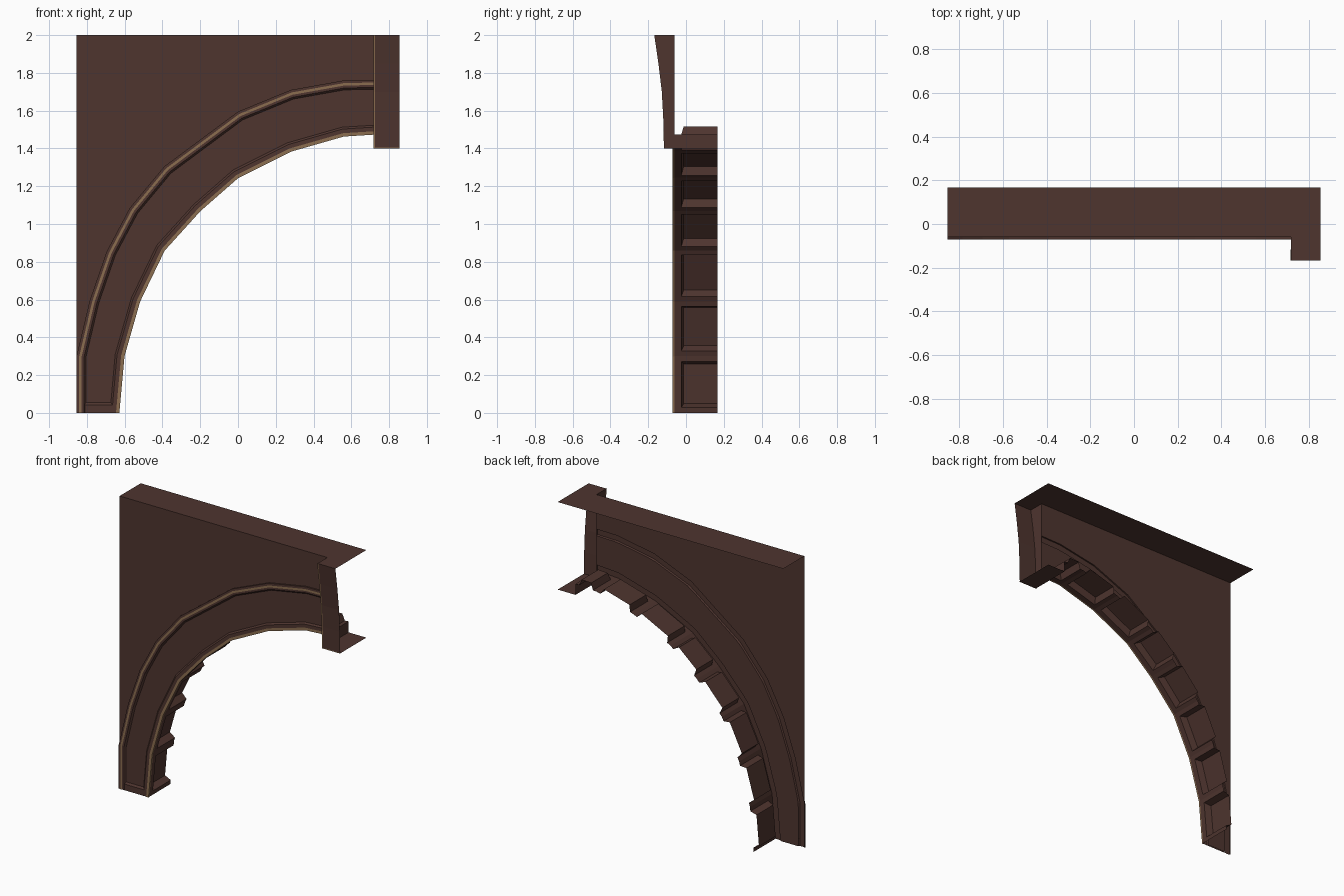
import bpy
from mathutils import Vector as V

if "Cube" in bpy.data.objects:
    bpy.data.objects.remove(bpy.data.objects["Cube"])


def mat(name, c):
    m = bpy.data.materials.new(name)
    m.diffuse_color = (*c, 1)
    m.use_nodes = True
    m.node_tree.nodes["Principled BSDF"].inputs["Base Color"].default_value = m.diffuse_color
    return m


BROWN = mat("dark_brown", (0.077, 0.035, 0.028))
TAN = mat("worn_tan", (0.26, 0.155, 0.08))
XL, XR, XK = -0.855, 0.855, 0.72      # wall left, right end, keystone side
YW, YF, YB = -0.06, -0.07, 0.168      # wall face, moulding face, back edge
FRONT = V((0, -1000, 0))

# half-arch lines (x, z), foot to keystone
INNER = [(-.63, 0), (-.603, .3), (-.52, .59), (-.39, .86), (-.2, 1.07),
         (0, 1.245), (.28, 1.385), (.56, 1.465), (XK, 1.475)]
OUTER = [(XL, 0), (XL, .3), (-.785, .595), (-.695, .855), (-.573, 1.085),
         (-.39, 1.305), (0, 1.595), (.28, 1.71), (.56, 1.76), (XK, 1.763)]


def build(name, faces, material):
    """faces: (points, target) - each face is turned to look at its target"""
    verts, index, polys = [], {}, []
    for pts, target in faces:
        pts = [V(p) for p in pts]
        n = V((0, 0, 0))
        for i, p in enumerate(pts):
            n += p.cross(pts[(i + 1) % len(pts)])
        if n.dot(V(target) - sum(pts, V((0, 0, 0))) / len(pts)) < 0:
            pts.reverse()
        poly = []
        for p in pts:
            k = tuple(round(c, 5) for c in p)
            if k not in index:
                index[k] = len(verts)
                verts.append(k)
            poly.append(index[k])
        polys.append(poly)
    me = bpy.data.meshes.new(name)
    me.from_pydata(verts, [], polys)
    me.materials.append(material)
    ob = bpy.data.objects.new(name, me)
    bpy.context.collection.objects.link(ob)
    return ob


def offset(line, d):
    """mitred parallel line; positive d moves away from the opening"""
    pts = [V(p) for p in line]
    ns = []
    for a, b in zip(pts, pts[1:]):
        t = (b - a).normalized()
        ns.append(V((-t.y, t.x)))
    out = []
    for i, p in enumerate(pts):
        a, b = ns[max(i - 1, 0)], ns[min(i, len(ns) - 1)]
        q = p + (a + b) * (d / (1 + a.dot(b)))
        z = 0 if i == 0 else q.y
        out.append((XK if i == len(pts) - 1 else q.x, z))
    return out


def strip(rails, target=FRONT):
    """quads between successive (line, y) rails"""
    faces = []
    for (la, ya), (lb, yb) in zip(rails, rails[1:]):
        for i in range(len(la) - 1):
            faces.append(([(la[i][0], ya, la[i][1]), (la[i + 1][0], ya, la[i + 1][1]),
                           (lb[i + 1][0], yb, lb[i + 1][1]), (lb[i][0], yb, lb[i][1])], target))
    return faces


# spandrel wall above the arch, and the top slab with the keystone's step
arc = OUTER[1:]
build("spandrel_wall", strip([(arc, YW), ([(x, 2) for x, z in arc], YW)]), BROWN)
build("top_slab", [([(XL, YW, 2), (XK, YW, 2), (XK, -.167, 2), (XR, -.167, 2),
                     (XR, YB, 2), (XL, YB, 2)], (0, 0, 1000))], BROWN)

# archivolt: raised edge mouldings and a sunken band between
build("outer_moulding", strip([(OUTER, YW), (OUTER, YF), (offset(OUTER, -.04), YF),
                               (offset(OUTER, -.05), YW)]), BROWN)
build("inner_moulding", strip([(offset(INNER, .048), YW), (offset(INNER, .038), YF),
                               (INNER, YF)]), BROWN)
# the band joins lines with different point counts, so resample by length


def resample(line, n):
    pts = [V(p) for p in line]
    seg = [(b - a).length for a, b in zip(pts, pts[1:])]
    out = []
    for k in range(n + 1):
        s, i = sum(seg) * k / n, 0
        while i < len(seg) - 1 and s > seg[i]:
            s -= seg[i]
            i += 1
        out.append(tuple(pts[i].lerp(pts[i + 1], min(1, s / seg[i]))))
    return out


build("arch_band", strip([(resample(offset(OUTER, -.045), 40), YW),
                          (resample(offset(INNER, .043), 40), YW)]), BROWN)
build("foot_moulding", strip([([(XL + .045, 0), (-.665, 0)], YF),
                              ([(XL + .045, .042), (-.665, .042)], YF),
                              ([(XL + .045, .055), (-.665, .055)], YW)]), BROWN)

# worn tan edges on the mouldings
worn = offset(INNER, -.002)
build("inner_worn_edge", strip([(offset(INNER, .016), YF - .002), (worn, YF - .002),
                                (worn, YF + .008)]), TAN)
build("outer_worn_edge", strip([(offset(OUTER, -.014), YF - .002),
                                (offset(OUTER, -.027), YF - .002)]), TAN)

# coffered underside: one recess per arch segment, open at the back edge
faces = []
for a, b in zip(INNER, INNER[1:]):
    a, b = V((a[0], 0, a[1])), V((b[0], 0, b[1]))
    length = (b - a).length
    t = (b - a) / length
    n = V((-t.z, 0, t.x))

    def P(s, y, d=0):
        return a + t * s + n * d + V((0, y, 0))
    m0, m1, f0, f1 = .028, length - .028, .045, length - .045
    ym, yf, d = -.025, -.012, .045
    eye = P(length / 2, .08, -.1)
    inside = P(length / 2, .08, .01)
    faces += [
        ([P(0, YF), P(length, YF), P(length, ym), P(0, ym)], eye),
        ([P(0, ym), P(m0, ym), P(m0, YB), P(0, YB)], eye),
        ([P(m1, ym), P(length, ym), P(length, YB), P(m1, YB)], eye),
        ([P(m0, ym), P(m1, ym), P(f1, yf, d), P(f0, yf, d)], inside),
        ([P(m0, ym), P(f0, yf, d), P(f0, YB, d), P(m0, YB)], inside),
        ([P(m1, ym), P(f1, yf, d), P(f1, YB, d), P(m1, YB)], inside),
        ([P(f0, yf, d), P(f1, yf, d), P(f1, YB, d), P(f0, YB, d)], eye)]
build("coffered_soffit", faces, BROWN)

# half keystone: flared front, left side and underside
prof = [(-.116, 1.4), (-.119, 1.55), (-.127, 1.7), (-.145, 1.85), (-.167, 2)]
LEFT = (-1000, 0, 1.5)
faces = [([(XK, YW, 1.4), (XK, YB, 1.4), (XK, YB, 1.475), (XK, YW, 1.475)], LEFT),
         ([(XK, -.116, 1.4), (XR, -.116, 1.4), (XR, YB, 1.4), (XK, YB, 1.4)], (0, 0, -1000))]
for (y0, z0), (y1, z1) in zip(prof, prof[1:]):
    faces += [([(XK, y0, z0), (XR, y0, z0), (XR, y1, z1), (XK, y1, z1)], FRONT),
              ([(XK, y0, z0), (XK, YW, z0), (XK, YW, z1), (XK, y1, z1)], LEFT)]
build("keystone", faces, BROWN)

# worn tan edge down the keystone corner and along its bottom
faces = [([(XK, -.118, 1.4), (XR, -.118, 1.4), (XR, -.118, 1.406), (XK, -.118, 1.406)], FRONT)]
for (y0, z0), (y1, z1) in zip(prof, prof[1:]):
    u, v = y0 - .001, y1 - .001
    faces += [([(XK - .002, u, z0), (XK + .006, u, z0), (XK + .006, v, z1), (XK - .002, v, z1)], FRONT),
              ([(XK - .002, u, z0), (XK - .002, u + .008, z0), (XK - .002, v + .008, z1),
                (XK - .002, v, z1)], LEFT)]
build("keystone_worn_edge", faces, TAN)
